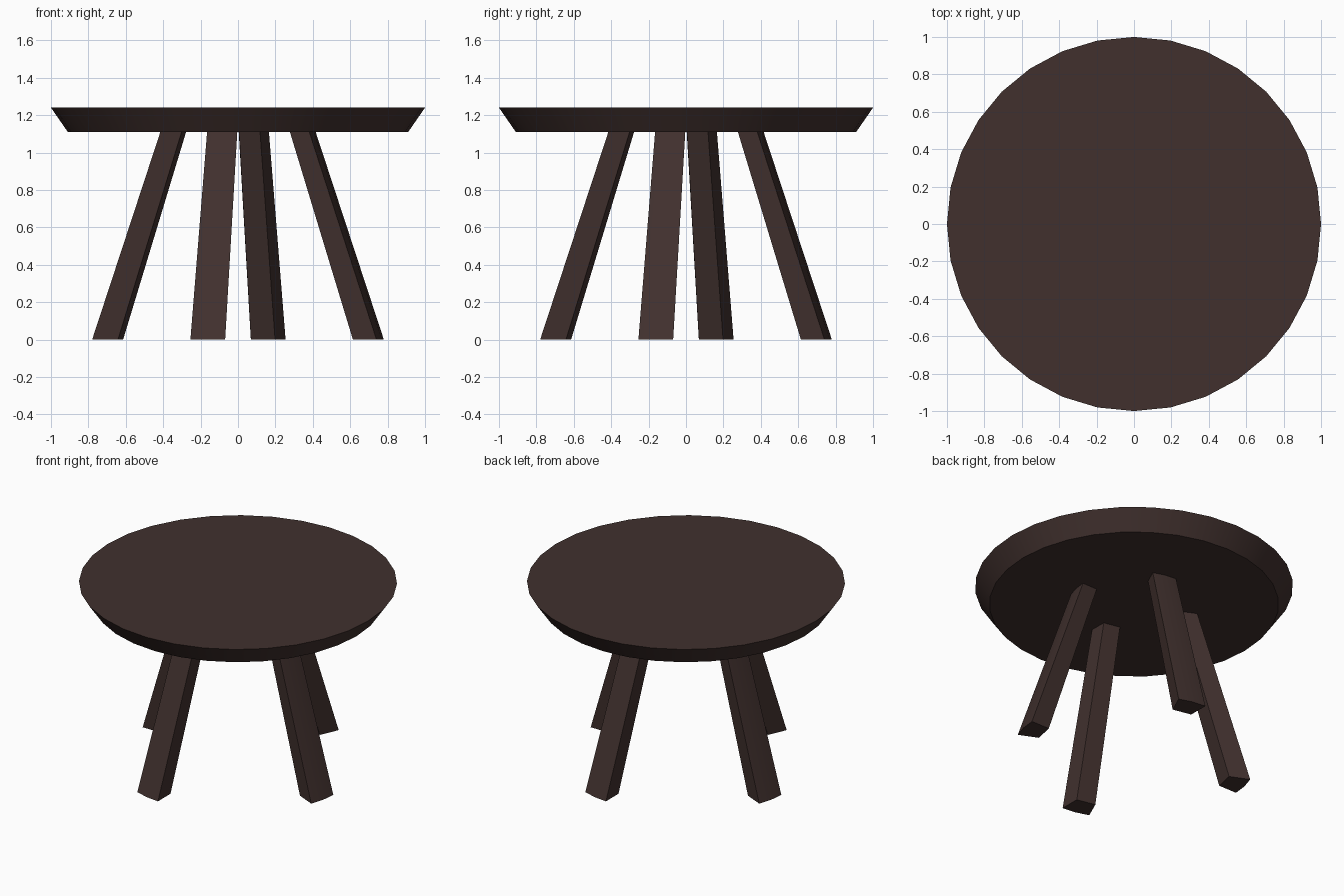
import bpy, bmesh
from math import radians, cos, sin

if "Cube" in bpy.data.objects:
    bpy.data.objects.remove(bpy.data.objects["Cube"])

wood = bpy.data.materials.new("dark_wood")
wood.diffuse_color = (0.052, 0.030, 0.027, 1)
wood.use_nodes = True
wood.node_tree.nodes["Principled BSDF"].inputs["Base Color"].default_value = wood.diffuse_color

UNDERSIDE, TOP = 1.11, 1.24


def finish(obj):
    obj.data.materials.append(wood)
    bpy.ops.object.select_all(action='DESELECT')
    obj.select_set(True)
    bpy.context.view_layer.objects.active = obj
    bpy.ops.object.shade_smooth_by_angle(angle=radians(25))


# Round top with an undercut bevelled rim
bpy.ops.mesh.primitive_cone_add(vertices=32, radius1=0.91, radius2=1.0,
                                depth=TOP - UNDERSIDE,
                                location=(0, 0, (TOP + UNDERSIDE) / 2))
top = bpy.context.object
top.name = "table_top"
finish(top)


def wedge_ring(bm, angle, z, r_in, r_out, w_in, w_out, bow):
    """Wedge-shaped leg section: narrow inside, slightly bowed outside."""
    c, s = cos(angle), sin(angle)
    section = [(r_in, -w_in / 2), (r_out, -w_out / 2), (r_out + bow, 0),
               (r_out, w_out / 2), (r_in, w_in / 2)]
    return [bm.verts.new((r * c - t * s, r * s + t * c, z)) for r, t in section]


def add_leg(name, angle):
    bm = bmesh.new()
    foot = wedge_ring(bm, angle, 0, 0.642, 0.777, 0.132, 0.190, 0.009)
    head = wedge_ring(bm, angle, UNDERSIDE, 0.296, 0.407, 0.115, 0.165, 0.008)
    bm.faces.new(foot)
    bm.faces.new(head)
    for i in range(5):
        j = (i + 1) % 5
        bm.faces.new((foot[i], foot[j], head[j], head[i]))
    bmesh.ops.recalc_face_normals(bm, faces=bm.faces)
    mesh = bpy.data.meshes.new(name)
    bm.to_mesh(mesh)
    bm.free()
    obj = bpy.data.objects.new(name, mesh)
    bpy.context.collection.objects.link(obj)
    finish(obj)


# Four splayed legs, turned slightly off the main axes
for k, side in enumerate(("front", "right", "back", "left")):
    add_leg(side + "_leg", radians(-102 + 90 * k))
